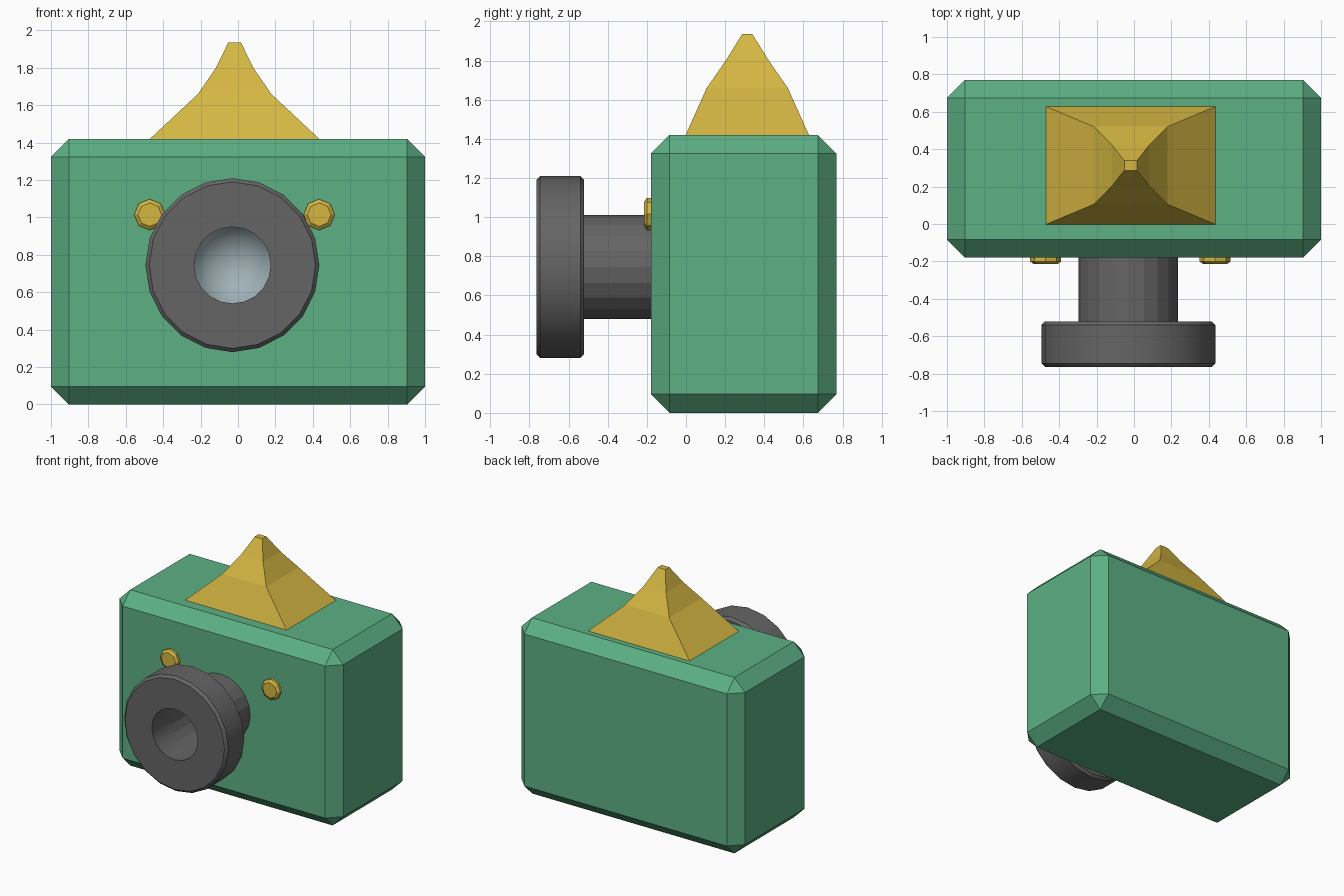
import bpy, bmesh, math

if "Cube" in bpy.data.objects:
    bpy.data.objects.remove(bpy.data.objects["Cube"])


def material(name, rgb):
    lin = [((c / 255 + 0.055) / 1.055) ** 2.4 for c in rgb]
    m = bpy.data.materials.new(name)
    m.diffuse_color = (*lin, 1)
    m.use_nodes = True
    m.node_tree.nodes["Principled BSDF"].inputs["Base Color"].default_value = m.diffuse_color
    return m


GREEN = material("green", (92, 176, 132))
YELLOW = material("yellow", (213, 183, 66))
DARK = material("dark grey", (101, 101, 101))
GLASS = material("pale glass", (160, 178, 183))


def finish(bm, name, mat, fix_normals=True):
    if fix_normals:
        bmesh.ops.recalc_face_normals(bm, faces=bm.faces)
    me = bpy.data.meshes.new(name)
    bm.to_mesh(me)
    bm.free()
    me.materials.append(mat)
    ob = bpy.data.objects.new(name, me)
    bpy.context.collection.objects.link(ob)
    return ob


def smooth(ob, degrees):
    bpy.ops.object.select_all(action='DESELECT')
    ob.select_set(True)
    bpy.context.view_layer.objects.active = ob
    bpy.ops.object.shade_smooth_by_angle(angle=math.radians(degrees))


def lathe(name, profile, cx, cz, sides, mat, closed=False):
    """Revolve (radius, y) points about a front-to-back axis."""
    bm = bmesh.new()
    rings = []
    for r, y in profile:
        if r == 0:
            rings.append([bm.verts.new((cx, y, cz))] * sides)
        else:
            rings.append([bm.verts.new((cx + r * math.cos(math.tau * i / sides), y,
                                        cz + r * math.sin(math.tau * i / sides)))
                          for i in range(sides)])
    pairs = list(zip(rings, rings[1:]))
    if closed:
        pairs.append((rings[-1], rings[0]))
    for a, b in pairs:
        for i in range(sides):
            j = (i + 1) % sides
            quad = list(dict.fromkeys((a[i], a[j], b[j], b[i])))
            bm.faces.new(quad)
    bmesh.ops.recalc_face_normals(bm, faces=bm.faces)
    if name == "lens_glass":  # open dish must face the front
        if sum(f.normal.y for f in bm.faces) > 0:
            bmesh.ops.reverse_faces(bm, faces=bm.faces)
    return finish(bm, name, mat, False)


# Chamfered camera body
bm = bmesh.new()
bmesh.ops.create_cube(bm, size=1)
for v in bm.verts:
    v.co = (v.co.x * 2, v.co.y * 0.95 + 0.295, (v.co.z + 0.5) * 1.42)
bmesh.ops.bevel(bm, geom=bm.edges[:], offset=0.096, offset_type='OFFSET',
                segments=1, affect='EDGES')
finish(bm, "camera_body", GREEN)

# Lens barrel tube and wide front ring
LX, LZ = -0.03, 0.745
lathe("lens_barrel", [(0.205, -0.53), (0.266, -0.53), (0.266, -0.16), (0.205, -0.16)],
      LX, LZ, 20, DARK, closed=True)
ring = lathe("lens_ring", [(0.205, -0.765), (0.445, -0.765), (0.465, -0.745), (0.465, -0.54),
                           (0.445, -0.52), (0.205, -0.52)], LX, LZ, 20, DARK, closed=True)
smooth(ring, 30)

# Concave glass deep inside the barrel
R, half = 0.24, math.radians(60)
dish = [(R * math.sin(half * k / 6), -0.19 + R * (math.cos(half * k / 6) - 1))
        for k in range(7)]
dish[0] = (0, dish[0][1])
smooth(lathe("lens_glass", dish, LX, LZ, 20, GLASS), 60)

# Octagonal buttons either side of the lens
for side, x in (("left", -0.472), ("right", 0.434)):
    lathe(side + "_button", [(0, -0.215), (0.063, -0.215), (0.083, -0.2),
                             (0.083, -0.17), (0, -0.17)], x, 1.015, 8, YELLOW)

# Concave pyramid on the top: z, half width, half depth
bm = bmesh.new()
levels = [(1.41, 0.455, 0.316), (1.42, 0.453, 0.315), (1.66, 0.196, 0.207),
          (1.80, 0.1, 0.11), (1.935, 0.034, 0.026)]
loops = [[bm.verts.new((-0.018 + sx * w, 0.313 + sy * d, z))
          for sx, sy in ((-1, -1), (1, -1), (1, 1), (-1, 1))] for z, w, d in levels]
for a, b in zip(loops, loops[1:]):
    for i in range(4):
        j = (i + 1) % 4
        bm.faces.new((a[i], a[j], b[j], b[i]))
bm.faces.new(loops[0])
bm.faces.new(loops[-1])
finish(bm, "top_finder", YELLOW)
